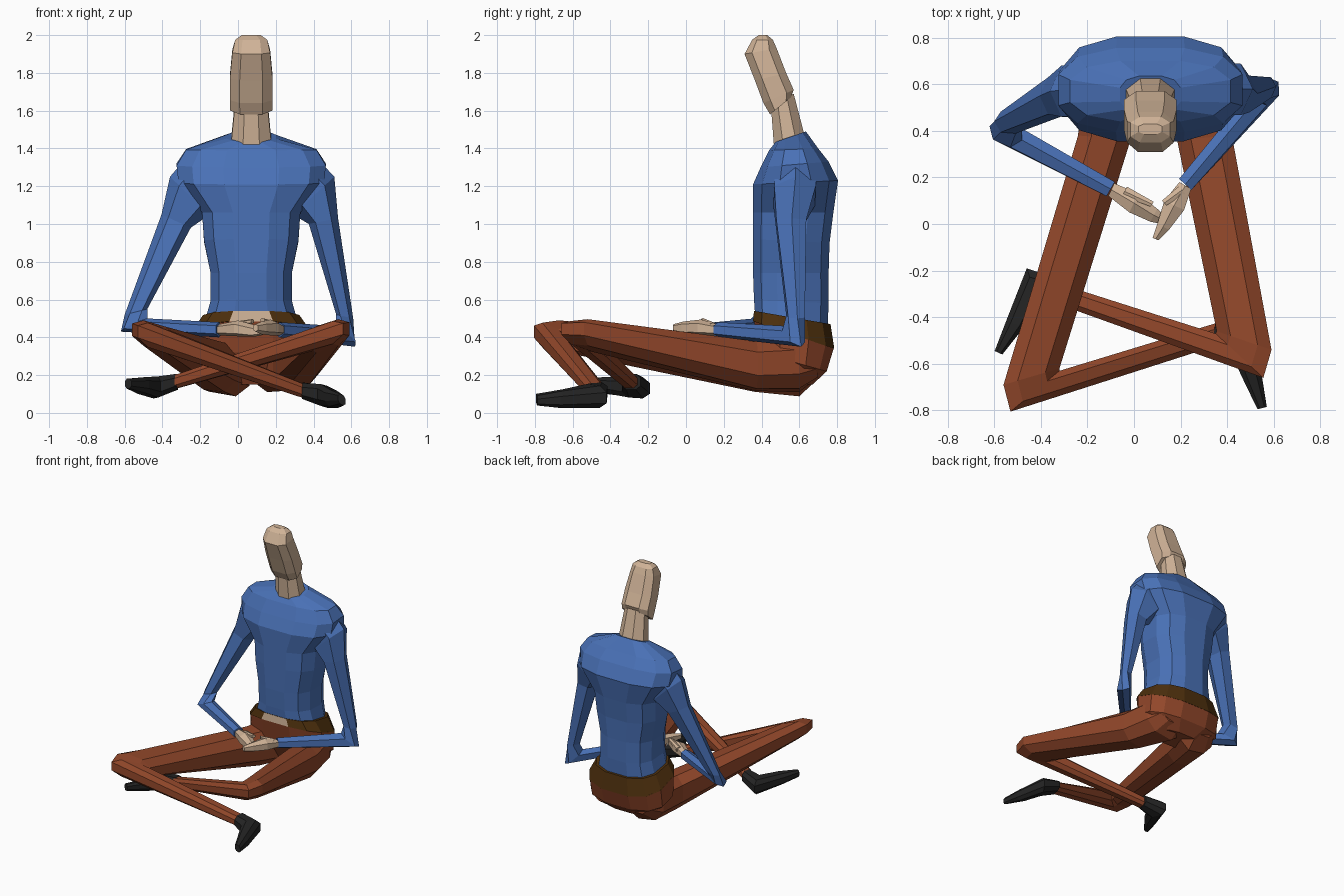
import bpy, bmesh, math
from mathutils import Vector as V


def material(name, r, g, b):
    m = bpy.data.materials.new(name)
    m.diffuse_color = (r, g, b, 1)
    return m


BLUE = material("blue shirt", 0.067, 0.165, 0.47)
RUST = material("rust trousers", 0.285, 0.063, 0.023)
SKIN = material("skin", 0.63, 0.45, 0.31)
BLACK = material("black shoe", 0.017, 0.017, 0.017)
BROWN = material("brown belt", 0.075, 0.029, 0.004)


def loft(name, rings, mats, n=8, p=1.0, flat=True):
    """Skin a list of rings; each ring is (side point, opposite point, half vector)."""
    bm = bmesh.new()
    off = math.pi / n if flat else 0
    k = 1 / math.cos(off)
    loops = []
    for a, b, v in rings:
        a, b, v = V(a), V(b), V(v)
        c, u = (a + b) / 2, (a - b) / 2
        loop = []
        for i in range(n):
            t = off + 2 * math.pi * i / n
            x, y = [math.copysign(min(1, abs(q * k)) ** p, q) for q in (math.cos(t), math.sin(t))]
            loop.append(bm.verts.new(c + u * x + v * y))
        loops.append(loop)
    for r, s in zip(loops, loops[1:]):
        for i in range(n):
            j = (i + 1) % n
            bm.faces.new((r[i], r[j], s[j], s[i]))
    bm.faces.new(loops[0])
    bm.faces.new(loops[-1])
    bmesh.ops.recalc_face_normals(bm, faces=bm.faces)
    me = bpy.data.meshes.new(name)
    bm.to_mesh(me)
    bm.free()
    for m in mats:
        me.materials.append(m)
    ob = bpy.data.objects.new(name, me)
    bpy.context.collection.objects.link(ob)
    return ob


def body(name, rows, mats, n=12, p=0.75, cx=0.07):
    """Symmetric part; each row is (front y, front z, back y, back z, half width)."""
    rings = []
    for fy, fz, by, bz, hx in rows:
        y, z = (fy + by) / 2, (fz + bz) / 2
        rings.append(((cx - hx, y, z), (cx + hx, y, z), (0, (by - fy) / 2, (bz - fz) / 2)))
    return loft(name, rings, mats, n, p)


def limb(name, rows, mat, n=8, p=0.8):
    """Roughly level part; each row is (side point, opposite point, half height)."""
    return loft(name, [(a, b, (0, 0, h)) for a, b, h in rows], [mat], n, p)


# Shirt body
body("shirt", [
    (.365, .53, .75, .45, .24), (.36, .60, .755, .58, .215), (.355, .74, .755, .74, .215),
    (.355, .92, .76, .90, .25), (.355, 1.06, .78, 1.06, .26), (.355, 1.21, .805, 1.23, .385),
    (.395, 1.30, .755, 1.33, .395), (.44, 1.39, .70, 1.40, .345), (.475, 1.435, .635, 1.49, .13),
], [BLUE])

# Belt with a bare patch of skin in the front
belt = body("belt", [(.36, .54, .765, .47, .255), (.355, .485, .785, .34, .31)], [BROWN, SKIN])
for f in belt.data.polygons:
    if f.normal.y < -0.8 and abs(f.center.x - 0.07) < 0.03:
        f.material_index = 1

# Seat of the trousers
body("trouser_seat", [
    (.36, .487, .783, .345, .308), (.39, .32, .745, .22, .31), (.48, .15, .67, .15, .18),
], [RUST])

# Neck and head
body("neck", [(.465, 1.42, .625, 1.48, .105), (.45, 1.62, .57, 1.69, .085)], [SKIN], 8, 1)
body("head", [
    (.445, 1.58, .555, 1.67, .112), (.41, 1.64, .57, 1.71, .113), (.365, 1.76, .53, 1.80, .113),
    (.31, 1.90, .48, 1.93, .10), (.35, 1.975, .46, 1.975, .085), (.385, 2.0, .43, 2.0, .05),
], [SKIN], 8, .7)

# Sleeves: shoulder to elbow to wrist
loft("right_sleeve", [
    ((-.24, .58, 1.39), (-.08, .58, 1.12), (0, .13, 0)),
    ((-.36, .57, 1.25), (-.15, .57, 1.05), (0, .125, 0)),
    ((-.405, .55, 1.05), (-.25, .55, .98), (0, .09, 0)),
    ((-.60, .44, .52), (-.48, .43, .55), (0, .05, 0)),
    ((-.62, .42, .43), (-.48, .36, .50), (.02, .05, 0)),
    ((-.10, .15, .40), (-.10, .15, .48), (.02, .035, 0)),
], [BLUE], 6, .9, flat=False)
loft("left_sleeve", [
    ((.38, .58, 1.39), (.22, .58, 1.12), (0, .13, 0)),
    ((.51, .58, 1.25), (.29, .57, 1.05), (0, .125, 0)),
    ((.53, .56, 1.03), (.375, .55, 1.0), (0, .09, 0)),
    ((.61, .59, .50), (.52, .57, .52), (0, .05, 0)),
    ((.62, .61, .35), (.52, .53, .46), (-.03, .045, 0)),
    ((.22, .17, .40), (.22, .17, .48), (-.03, .027, 0)),
], [BLUE], 6, .9, flat=False)

# Hands resting in the lap, with thumbs
limb("right_hand", [
    ((-.11, .12, .44), (-.085, .175, .44), .03), ((-.02, .05, .445), (.02, .13, .45), .042),
    ((.07, .01, .43), (.10, .065, .44), .032), ((.12, .0, .43), (.14, .03, .43), .018),
], SKIN, 6, 1)
limb("left_hand", [
    ((.195, .18, .44), (.245, .15, .44), .03), ((.13, .10, .455), (.215, .06, .45), .042),
    ((.10, .0, .45), (.15, -.025, .45), .034), ((.08, -.06, .45), (.105, -.07, .45), .02),
], SKIN, 6, 1)
limb("right_thumb", [
    ((-.05, .12, .46), (-.03, .16, .46), .02), ((.07, .075, .485), (.085, .095, .485), .012),
], SKIN, 6, 1)
limb("left_thumb", [
    ((.19, .16, .46), (.22, .13, .46), .02), ((.12, .10, .49), (.14, .08, .49), .012),
], SKIN, 6, 1)

# Trouser legs: hip to knee to ankle
limb("right_leg", [
    ((-.17, .70, .28), (.05, .70, .27), .09), ((-.225, .60, .26), (.06, .60, .21), .135),
    ((-.24, .38, .26), (-.015, .36, .235), .13), ((-.56, -.69, .44), (-.32, -.62, .37), .068),
    ((-.53, -.805, .43), (-.32, -.63, .36), .065), ((.36, -.52, .11), (.37, -.42, .11), .037),
], RUST)
limb("left_leg", [
    ((.32, .70, .28), (.09, .70, .28), .09), ((.375, .60, .27), (.08, .60, .23), .13),
    ((.42, .38, .26), (.185, .36, .235), .125), ((.59, -.54, .445), (.355, -.46, .37), .07),
    ((.555, -.66, .445), (.35, -.47, .37), .06), ((-.35, -.335, .16), (-.34, -.25, .16), .036),
], RUST)

# Shoes lying on their sides
limb("right_shoe", [
    ((.335, -.525, .115), (.35, -.415, .12), .042), ((.42, -.56, .10), (.49, -.42, .08), .058),
    ((.46, -.65, .085), (.55, -.66, .065), .045), ((.53, -.795, .08), (.57, -.785, .06), .026),
], BLACK)
limb("left_shoe", [
    ((-.325, -.34, .165), (-.315, -.24, .165), .042), ((-.41, -.34, .14), (-.46, -.19, .13), .056),
    ((-.47, -.44, .15), (-.55, -.42, .14), .042), ((-.565, -.56, .155), (-.598, -.545, .155), .026),
], BLACK)
